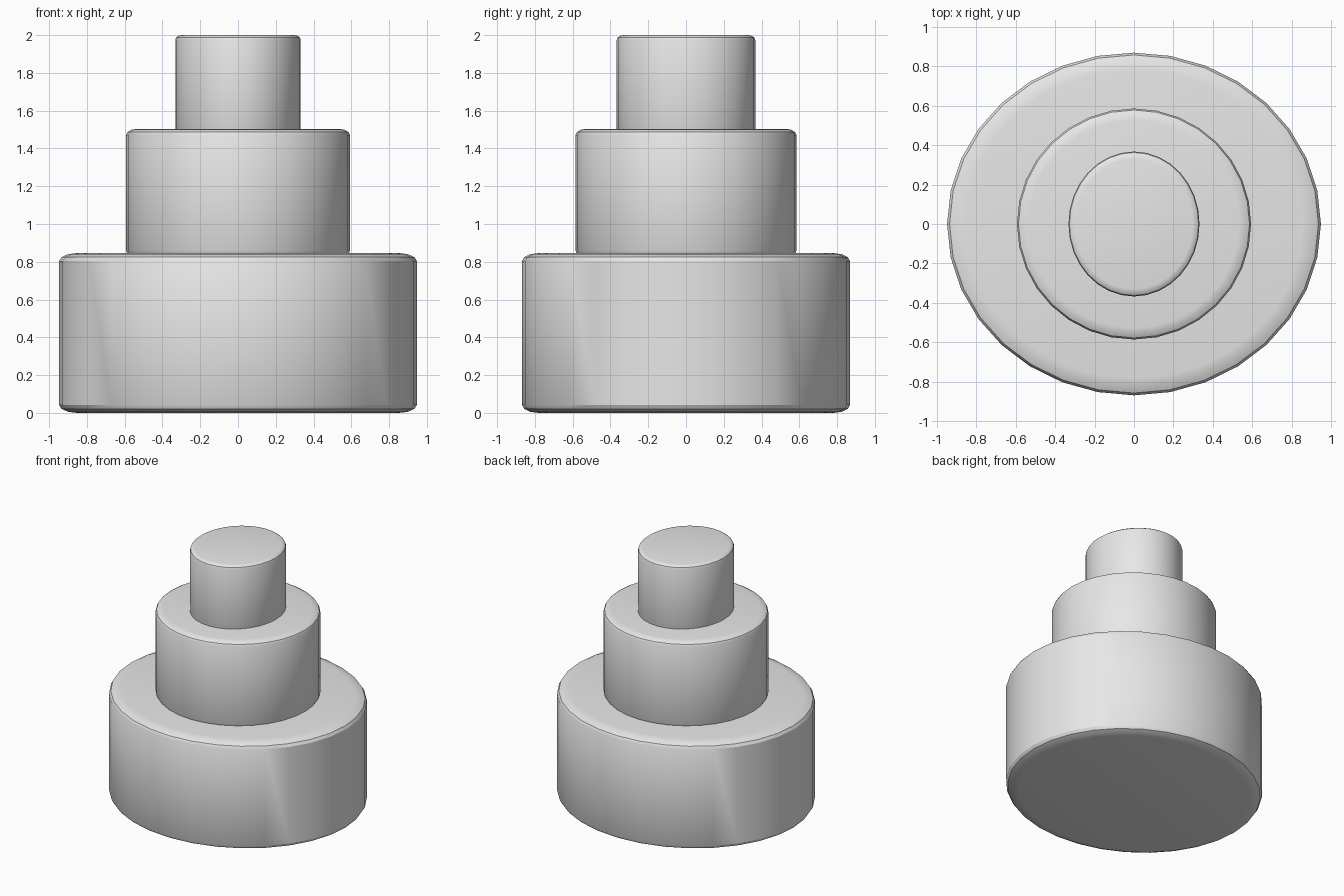
import bpy

default_cube = bpy.data.objects.get("Cube")
if default_cube:
    bpy.data.objects.remove(default_cube, do_unlink=True)

GREY = (0.8, 0.8, 0.8, 1)
mat = bpy.data.materials.new("plain grey")
mat.use_nodes = True
mat.diffuse_color = GREY
mat.node_tree.nodes["Principled BSDF"].inputs["Base Color"].default_value = GREY


def tier(name, rx, ry, bottom, top):
    """Oval drum; the rounding is made on a unit cylinder and stretched with it."""
    bpy.ops.mesh.primitive_cylinder_add(vertices=32, radius=1, depth=2)
    obj = bpy.context.object
    obj.name = name
    obj.data.materials.append(mat)
    bevel = obj.modifiers.new("rounded rims", 'BEVEL')
    bevel.width = 0.1
    bevel.segments = 3
    bevel.limit_method = 'ANGLE'
    bpy.ops.object.modifier_apply(modifier=bevel.name)
    obj.scale = (rx, ry, (top - bottom) / 2)
    obj.location.z = (top + bottom) / 2
    bpy.ops.object.transform_apply(location=True, rotation=False, scale=True)
    bpy.ops.object.shade_smooth_by_angle()


# Three stacked tiers, the upper ones sunk slightly into the one below
tier("bottom_tier", 0.947, 0.868, 0, 0.846)
tier("middle_tier", 0.593, 0.585, 0.825, 1.504)
tier("top_tier", 0.332, 0.367, 1.475, 2)
